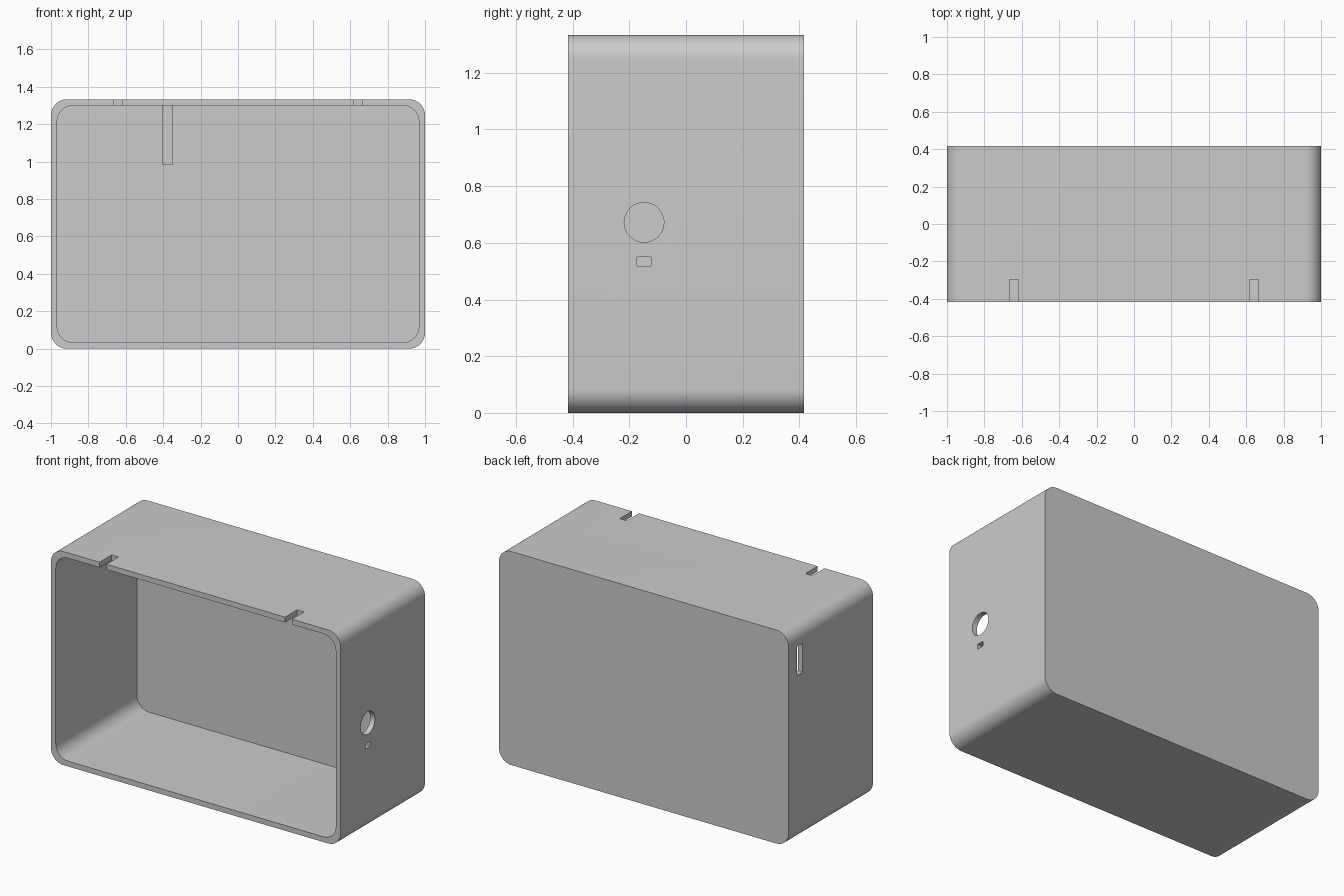
import bpy, bmesh, math

if "Cube" in bpy.data.objects:
    bpy.data.objects.remove(bpy.data.objects["Cube"])

L, D, H = 2.0, 0.833, 1.333   # outer size
T, R = 0.033, 0.085           # wall thickness, corner radius


def finish(bm, name):
    bmesh.ops.recalc_face_normals(bm, faces=bm.faces)
    me = bpy.data.meshes.new(name)
    bm.to_mesh(me)
    bm.free()
    ob = bpy.data.objects.new(name, me)
    bpy.context.collection.objects.link(ob)
    return ob


def rounded_prism(name, x, z0, z1, y0, y1, r, seg=12):
    """Rounded rectangle in xz, extruded along y."""
    bm = bmesh.new()
    pts = []
    for cx, cz, a in ((x - r, z1 - r, 0), (r - x, z1 - r, 90),
                      (r - x, z0 + r, 180), (x - r, z0 + r, 270)):
        for i in range(seg + 1):
            t = math.radians(a + 90 * i / seg)
            pts.append((cx + r * math.cos(t), y0, cz + r * math.sin(t)))
    face = bm.faces.new([bm.verts.new(p) for p in pts])
    ext = bmesh.ops.extrude_face_region(bm, geom=[face])
    moved = [g for g in ext["geom"] if isinstance(g, bmesh.types.BMVert)]
    bmesh.ops.translate(bm, verts=moved, vec=(0, y1 - y0, 0))
    return finish(bm, name)


def block(name, x0, x1, y0, y1, z0, z1):
    bm = bmesh.new()
    bmesh.ops.create_cube(bm, size=1)
    bmesh.ops.scale(bm, verts=bm.verts, vec=(x1 - x0, y1 - y0, z1 - z0))
    bmesh.ops.translate(bm, verts=bm.verts,
                        vec=((x0 + x1) / 2, (y0 + y1) / 2, (z0 + z1) / 2))
    return finish(bm, name)


# Outer case and the cavity open to the front
case = rounded_prism("case", L / 2, 0, H, -D / 2, D / 2, R)
cutters = [rounded_prism("cavity", L / 2 - T, T, H - T, -D / 2 - 0.1, D / 2 - T, R)]

# Two notches in the top front rim
for s in (-1, 1):
    a, b = sorted((s * 0.617, s * 0.665))
    cutters.append(block("rim_notch", a, b, -D / 2 - 0.1, -0.297, H - T - 0.02, H + 0.1))

# Right wall: round socket hole and small key hole
bpy.ops.mesh.primitive_cylinder_add(vertices=48, radius=0.07, depth=0.2,
                                    location=(1, -0.148, 0.672),
                                    rotation=(0, math.pi / 2, 0))
cutters.append(bpy.context.object)
cutters.append(block("key_hole", 0.9, 1.1, -0.173, -0.123, 0.518, 0.55))

# Left wall: upright slot near the back
cutters.append(block("side_slot", -1.1, -0.9, 0.277, 0.335, 1.04, 1.22))

# Cut everything, then remove the cutters
for c in cutters:
    m = case.modifiers.new("cut", 'BOOLEAN')
    m.operation, m.solver, m.object = 'DIFFERENCE', 'EXACT', c
    bpy.ops.object.select_all(action='DESELECT')
    case.select_set(True)
    bpy.context.view_layer.objects.active = case
    bpy.ops.object.modifier_apply(modifier=m.name)
    bpy.data.objects.remove(c)
bpy.ops.object.shade_smooth_by_angle(angle=math.radians(30))

# Short rib inside, against the back wall below the top
block("inner_rib", -0.405, -0.348, D / 2 - T - 0.06, D / 2 - T + 0.005, 0.985, H - T + 0.005)
